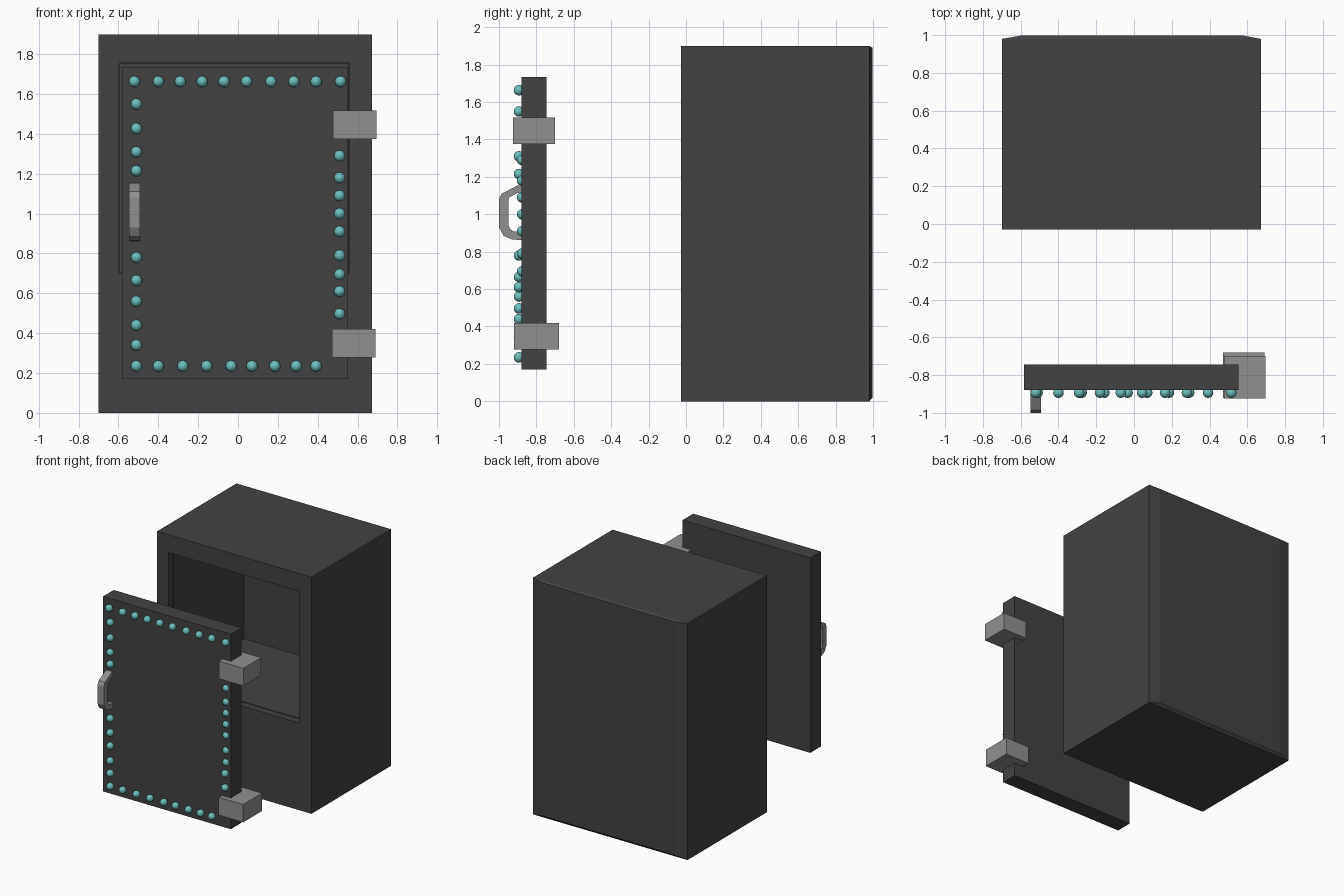
import bpy, bmesh

if "Cube" in bpy.data.objects:
    bpy.data.objects.remove(bpy.data.objects["Cube"])

def material(name, rgb):
    m = bpy.data.materials.new(name)
    m.diffuse_color = (*rgb, 1)
    m.use_nodes = True
    m.node_tree.nodes["Principled BSDF"].inputs["Base Color"].default_value = m.diffuse_color
    return m

DARK = material("dark_iron", (0.055, 0.055, 0.055))
STEEL = material("steel", (0.28, 0.28, 0.28))
TEAL = material("teal", (0.15, 0.52, 0.52))

def finish(name, bm, mat):
    bmesh.ops.recalc_face_normals(bm, faces=bm.faces)
    me = bpy.data.meshes.new(name)
    bm.to_mesh(me)
    bm.free()
    me.materials.append(mat)
    ob = bpy.data.objects.new(name, me)
    bpy.context.collection.objects.link(ob)
    return ob

def loft(name, rings, mat):
    """Bridge a chain of closed point loops and cap both ends."""
    bm = bmesh.new()
    loops = [[bm.verts.new(p) for p in r] for r in rings]
    for a, b in zip(loops, loops[1:]):
        n = len(a)
        for i in range(n):
            j = (i + 1) % n
            bm.faces.new((a[i], a[j], b[j], b[i]))
    bm.faces.new(loops[0])
    bm.faces.new(loops[-1])
    return finish(name, bm, mat)

def rect(x0, x1, z0, z1, y):
    return [(x0, y, z0), (x1, y, z0), (x1, y, z1), (x0, y, z1)]

def box(name, x0, x1, y0, y1, z0, z1, mat):
    return loft(name, [rect(x0, x1, z0, z1, y0), rect(x0, x1, z0, z1, y1)], mat)

# Cabinet: back panel, outer shell, front frame, rim, then the cavity
loft("safe_body", [
    rect(-0.60, 0.58, 0.02, 1.89, 0.997),
    rect(-0.70, 0.672, 0, 1.90, 0.98),
    rect(-0.70, 0.672, 0, 1.90, -0.028),
    rect(-0.597, 0.56, 0.70, 1.757, -0.028),
    rect(-0.597, 0.56, 0.70, 1.757, 0.03),
    rect(-0.592, 0.555, 0.705, 1.752, 0.03),
    rect(-0.592, 0.555, 0.705, 1.752, 0.92),
], DARK)

# Detached door slab
box("door", -0.582, 0.552, -0.88, -0.745, 0.17, 1.735, DARK)

# Hinge blocks
box("upper_hinge", 0.477, 0.695, -0.925, -0.70, 1.375, 1.517, STEEL)
box("lower_hinge", 0.472, 0.69, -0.92, -0.68, 0.277, 0.42, STEEL)

# Handle: swept strip between an outer and an inner side profile
outer = [(-0.87, 1.155), (-0.90, 1.155), (-0.985, 1.11), (-1.0, 1.08),
         (-1.0, 0.93), (-0.975, 0.885), (-0.93, 0.865), (-0.87, 0.862)]
inner = [(-0.87, 1.115), (-0.90, 1.115), (-0.945, 1.09), (-0.95, 1.07),
         (-0.95, 0.945), (-0.94, 0.92), (-0.92, 0.908), (-0.87, 0.905)]
loft("door_handle", [[(xs, y, z) for xs in (-0.548,) for y, z in (o, i)] +
                     [(-0.492, y, z) for y, z in (i, o)]
                     for o, i in zip(outer, inner)], STEEL)

# Rivets around the door edge
spots = [(x, -0.893, 1.663) for x in
         (-.52, -.40, -.29, -.18, -.07, .043, .165, .28, .392, .515)]
spots += [(x, -0.893, 0.235) for x in
          (-.51, -.40, -.277, -.157, -.034, .07, .185, .292, .392)]
spots += [(-0.51, -0.893, z) for z in
          (1.55, 1.427, 1.31, 1.215, .78, .665, .56, .44, .34)]
spots += [(0.51, -0.876 if z > 0.65 else -0.893, z) for z in
          (1.29, 1.18, 1.09, 1.0, .91, .79, .695, .61, .497)]
bm = bmesh.new()
for p in spots:
    new = bmesh.ops.create_uvsphere(bm, u_segments=16, v_segments=10, radius=0.028)
    bmesh.ops.translate(bm, verts=new["verts"], vec=p)
for f in bm.faces:
    f.smooth = True
finish("door_rivets", bm, TEAL)
